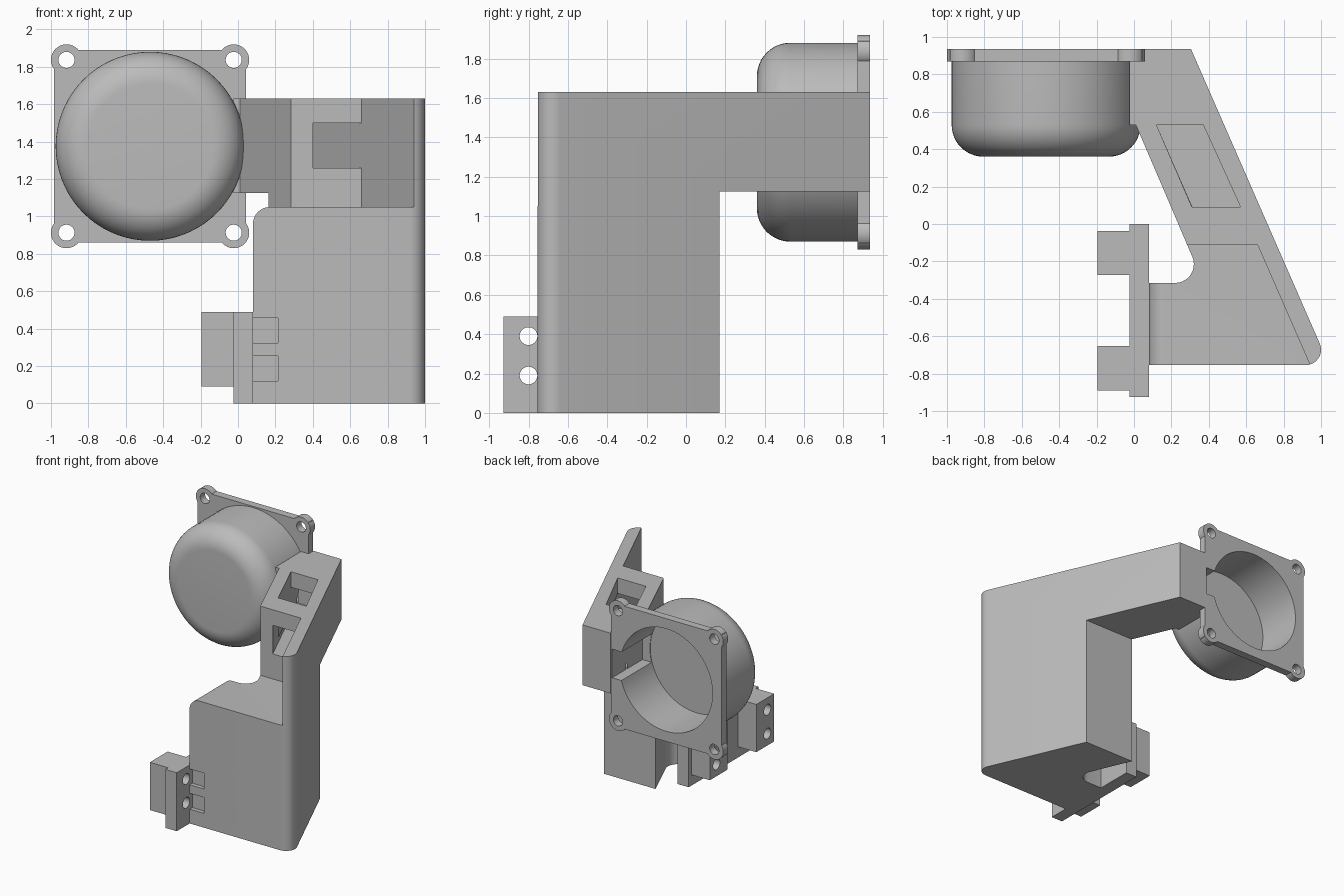
import bpy, bmesh, math
from mathutils import Matrix, Vector

cube = bpy.data.objects.get("Cube")
if cube:
    bpy.data.objects.remove(cube, do_unlink=True)

grey = bpy.data.materials.new("plain_grey")
grey.use_nodes = True
grey.diffuse_color = (0.5, 0.5, 0.5, 1)
grey.node_tree.nodes["Principled BSDF"].inputs["Base Color"].default_value = (0.5, 0.5, 0.5, 1)

CX, CZ = -0.47, 1.375      # cup centre
BACK, FLOOR = 0.935, 0.53  # rear plane and cup floor
SLOPE = 0.4375             # sideways lean of the arm
LEAN = math.atan(SLOPE)


def finish(name, bm):
    bmesh.ops.recalc_face_normals(bm, faces=bm.faces)
    mesh = bpy.data.meshes.new(name)
    bm.to_mesh(mesh)
    bm.free()
    mesh.materials.append(grey)
    obj = bpy.data.objects.new(name, mesh)
    bpy.context.collection.objects.link(obj)
    return obj


def prism(name, pts, axis, a, b):
    """Extrude a 2D outline along an axis from a to b."""
    place = {"x": lambda u, v: (a, u, v),
             "y": lambda u, v: (u, a, v),
             "z": lambda u, v: (u, v, a)}[axis]
    bm = bmesh.new()
    face = bm.faces.new([bm.verts.new(place(u, v)) for u, v in pts])
    out = bmesh.ops.extrude_face_region(bm, geom=[face])
    shift = Vector([(b - a) * (axis == k) for k in "xyz"])
    bmesh.ops.translate(bm, vec=shift, verts=[v for v in out["geom"] if isinstance(v, bmesh.types.BMVert)])
    return finish(name, bm)


def box(name, x0, x1, y0, y1, z0, z1):
    return prism(name, [(x0, y0), (x1, y0), (x1, y1), (x0, y1)], "z", z0, z1)


def arc(u, v, r, start, end, n=10):
    return [(u + r * math.cos(start + (end - start) * i / n),
             v + r * math.sin(start + (end - start) * i / n)) for i in range(n + 1)]


def circle(u, v, r, n=32):
    return arc(u, v, r, 0, math.tau, n)[:-1]


def combine(obj, others, operation="DIFFERENCE"):
    """Apply booleans one by one and drop the helpers."""
    for other in others:
        other.hide_render = True
        mod = obj.modifiers.new("bool", "BOOLEAN")
        mod.operation, mod.solver, mod.object = operation, "EXACT", other
        bpy.ops.object.select_all(action="DESELECT")
        bpy.context.view_layer.objects.active = obj
        obj.select_set(True)
        bpy.ops.object.modifier_apply(modifier=mod.name)
        bpy.data.objects.remove(other, do_unlink=True)


def cable_cutters():
    """Leaning passage through the arm and its outlet into the cup."""
    left = lambda y: 0.40 - (y + 0.11) * SLOPE
    y0, y1 = -0.2, 0.75
    lean = prism("passage", [(left(y0), y0), (left(y0) + 0.26, y0),
                             (left(y1) + 0.26, y1), (left(y1), y1)], "z", 1.26, 1.5)
    return [lean, box("outlet", -0.3, 0.03, FLOOR + 0.005, 1, 1.26, 1.5)]


# Bracket: one plan outline, trimmed in height
plan = [(0.08, -0.755)]
plan += arc(0.917, -0.672, 0.083, -math.pi / 2, LEAN)
plan += [(0.305, BACK), (0.045, BACK), (0.045, 0.87), (-0.025, 0.87), (-0.025, FLOOR), (0.01, FLOOR)]
plan += arc(0.22, -0.215, 0.1, LEAN, -math.pi / 2)
plan += [(0.08, -0.315)]
bracket = prism("bracket", plan, "z", 0, 1.63)

ledge = prism("ledge", [(-0.3, -0.11), (-0.3, -0.9), (1.005, -0.9), (0.66, -0.11)], "z", 1.05, 1.8)
under_arm = box("under_arm", -0.5, 1.2, 0.17, 1.2, -0.5, 1.125)
rounding = prism("rounding", [(0.04, 1.2), (0.04, 0.96)] + arc(0.17, 0.96, 0.09, math.pi, math.pi / 2)
                 + [(0.17, 1.2)], "y", -0.9, -0.22)
pocket = prism("pocket", [(0.12, 0.53), (0.37, 0.53), (0.57, 0.09), (0.31, 0.09)], "z", 1.3, 1.8)
slots = [box("slot", 0, 0.215, -0.8, -0.72, z, z + 0.133) for z in (0.12, 0.324)]
combine(bracket, [ledge, under_arm, rounding, pocket] + slots + cable_cutters())

# Cup: revolved shell, closed at the front, open at the back
profile = [(0, 0.36)] + arc(0.335, 0.53, 0.17, -math.pi / 2, 0, 12)
profile += [(0.505, 0.87), (0.43, 0.87), (0.43, FLOOR), (0, FLOOR)]
bm = bmesh.new()
verts = [bm.verts.new((CX + r, y, CZ)) for r, y in profile]
edges = [bm.edges.new(pair) for pair in zip(verts, verts[1:])]
bmesh.ops.spin(bm, geom=verts + edges, cent=(CX, 0, CZ), axis=(0, 1, 0),
               angle=math.tau, steps=72, use_duplicate=False)
bmesh.ops.remove_doubles(bm, verts=bm.verts, dist=0.0005)
cup = finish("cup", bm)
combine(cup, cable_cutters()[1:])
bpy.data.objects.remove(bpy.data.objects["passage"], do_unlink=True)

# Square flange with four screw ears
flange = box("flange", CX - 0.513, CX + 0.513, 0.87, BACK, CZ - 0.515, CZ + 0.515)
corners = [(CX + sx * 0.447, CZ + sz * 0.462) for sx in (-1, 1) for sz in (-1, 1)]
combine(flange, [prism("ear", circle(x, z, 0.083), "y", 0.87, BACK) for x, z in corners], "UNION")
combine(flange, [prism("screw_hole", circle(x, z, 0.043), "y", 0.8, 1) for x, z in corners])
combine(flange, [prism("bore", circle(CX, CZ, 0.43, 72), "y", 0.8, 1)] + cable_cutters()[1:])
bpy.data.objects.remove(bpy.data.objects["passage"], do_unlink=True)

# Side clamp: plate and two drilled lugs
MID = -0.463
side = [(0.08, MID - 0.463), (0.08, MID + 0.463), (-0.025, MID + 0.463), (-0.025, MID - 0.463)]
clamp = prism("side_clamp", side, "z", 0, 0.49)
lugs = [box("lug", -0.195, 0, MID + s * 0.308 - 0.118, MID + s * 0.308 + 0.118, 0.09, 0.49) for s in (-1, 1)]
combine(clamp, lugs, "UNION")
combine(clamp, [prism("drill", circle(MID + s * 0.337, z, 0.045), "x", -0.4, 0.3)
                for s in (-1, 1) for z in (0.19, 0.39)])

# Smooth curved walls, keep edges crisp
bpy.ops.object.select_all(action="DESELECT")
for obj in (bracket, cup, flange, clamp):
    obj.select_set(True)
bpy.context.view_layer.objects.active = bracket
bpy.ops.object.shade_smooth_by_angle(angle=math.radians(30))
